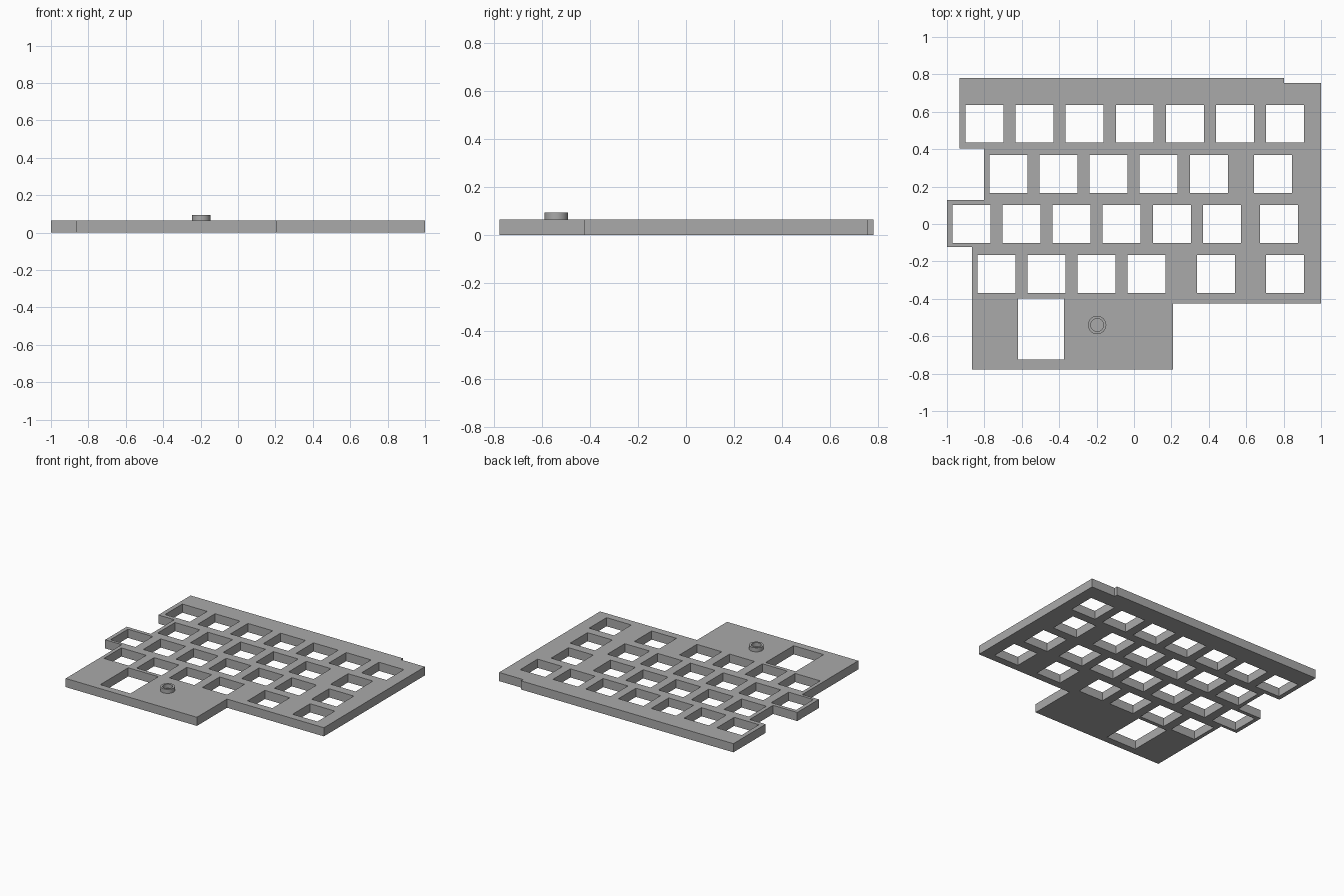
import bpy
import math

cube = bpy.data.objects.get("Cube")
if cube:
    bpy.data.objects.remove(cube, do_unlink=True)

grey = bpy.data.materials.new("plain_grey")
grey.use_nodes = True
GREY = (0.4, 0.4, 0.4, 1)
grey.diffuse_color = GREY
grey.node_tree.nodes["Principled BSDF"].inputs["Base Color"].default_value = GREY

THICK = 0.064
HOLE = 0.203
PITCH = 0.268


def rect(x, y, w, h):
    return [(x + sx * w / 2, y + sy * h / 2)
            for sx, sy in ((-1, -1), (1, -1), (1, 1), (-1, 1))]


def circle(x, y, r, n=32):
    return [(x + r * math.cos(math.tau * i / n), y + r * math.sin(math.tau * i / n))
            for i in range(n)]


def slab(name, loops, bottom, top):
    """Solid slab from an outer loop and inner hole loops."""
    curve = bpy.data.curves.new(name, 'CURVE')
    curve.dimensions = '2D'
    curve.fill_mode = 'BOTH'
    curve.extrude = (top - bottom) / 2
    for loop in loops:
        spline = curve.splines.new('POLY')
        spline.points.add(len(loop) - 1)
        for point, (x, y) in zip(spline.points, loop):
            point.co = (x, y, 0, 1)
        spline.use_cyclic_u = True
    curve.materials.append(grey)
    obj = bpy.data.objects.new(name, curve)
    bpy.context.collection.objects.link(obj)
    obj.location.z = (top + bottom) / 2
    bpy.ops.object.select_all(action='DESELECT')
    obj.select_set(True)
    bpy.context.view_layer.objects.active = obj
    bpy.ops.object.convert(target='MESH')
    bpy.ops.object.shade_smooth_by_angle(angle=math.radians(30))
    return obj


# Stepped plate outline
outline = [(-0.934, 0.78), (0.803, 0.78), (0.803, 0.755), (1, 0.755),
           (1, -0.425), (0.208, -0.425), (0.208, -0.777), (-0.865, -0.777),
           (-0.865, -0.123), (-1, -0.123), (-1, 0.129), (-0.803, 0.129),
           (-0.803, 0.403), (-0.934, 0.403)]

# Switch holes: row height, first hole, evenly spaced count, extra holes
rows = [(2, -0.80, 7, []),
        (1, -0.672, 5, [0.743]),
        (0, -0.87, 6, [0.775]),
        (-1, -0.736, 4, [0.438, 0.807])]
holes = [rect(x, row * PITCH, HOLE, HOLE)
         for row, start, count, extra in rows
         for x in [start + i * PITCH for i in range(count)] + extra]

# Tall opening in the lower tab
holes.append(rect(-0.496, -0.561, 0.246, 0.326))
slab("switch_plate", [outline] + holes, 0, THICK)

# Raised ring on the lower tab
bx, by = -0.197, -0.54
slab("raised_ring", [circle(bx, by, 0.049), circle(bx, by, 0.034)], THICK, 0.094)
